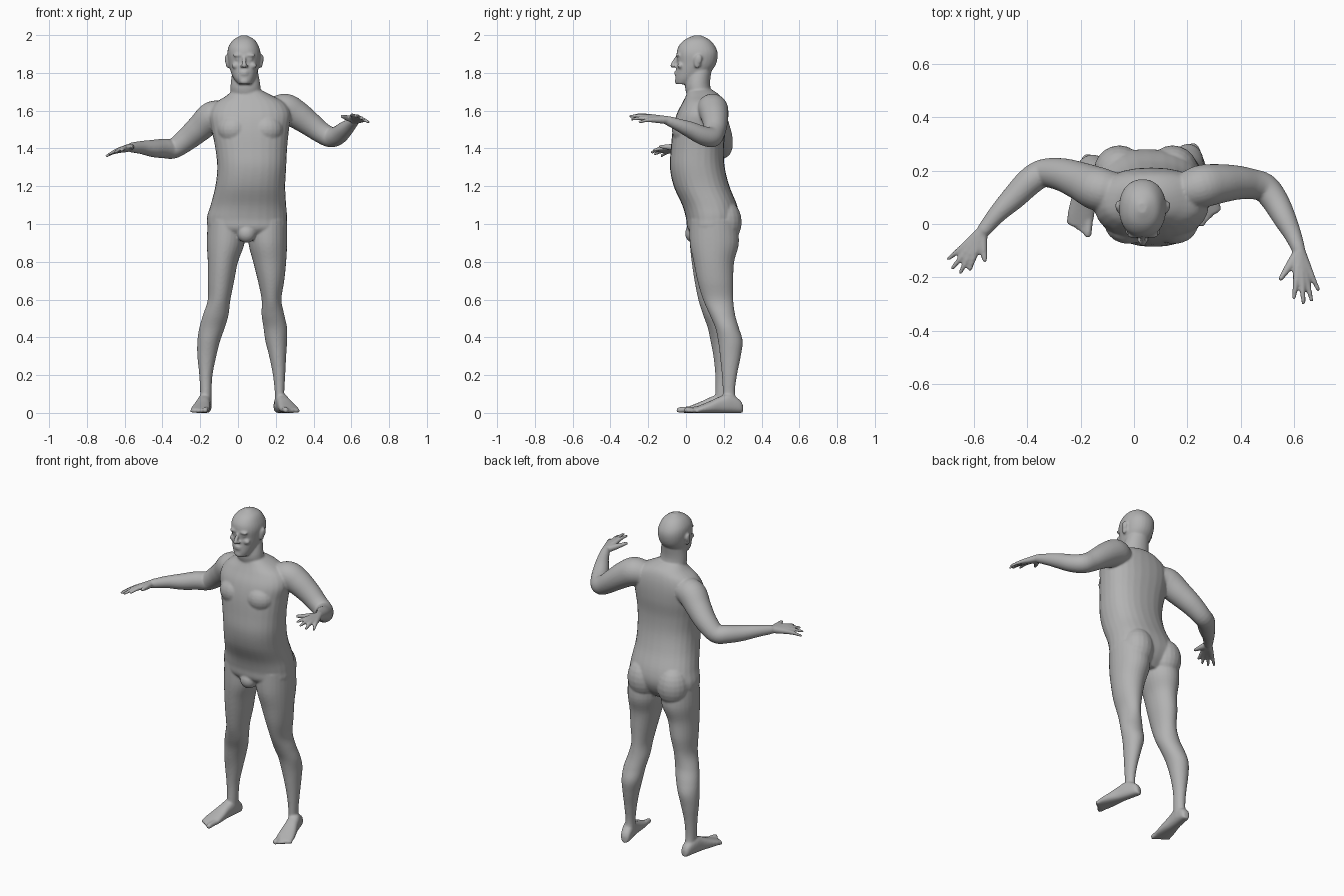
import bpy
import bmesh
from math import cos, sin, pi
from mathutils import Vector, Matrix

CM = 0.01      # all measures below are in hundredths of a unit
SIDES = 28

if "Cube" in bpy.data.objects:
    bpy.data.objects.remove(bpy.data.objects["Cube"])

skin = bpy.data.materials.new("grey_skin")
skin.use_nodes = True
grey = (0.45, 0.45, 0.45, 1)
skin.diffuse_color = grey
skin.node_tree.nodes["Principled BSDF"].inputs["Base Color"].default_value = grey

bm = bmesh.new()


def smooth_rows(rows, steps=5):
    """Pass a smooth curve through a list of number rows."""
    rows = [Vector(row) for row in rows]
    result = []
    for i in range(len(rows) - 1):
        a, b = rows[max(i - 1, 0)], rows[i]
        c, d = rows[i + 1], rows[min(i + 2, len(rows) - 1)]
        for k in range(steps):
            t = k / steps
            result.append(b + (c - a) * (t / 2)
                          + (a * 2 - b * 5 + c * 4 - d) * (t * t / 2)
                          + (b * 3 - a - c * 3 + d) * (t ** 3 / 2))
    return result + [rows[-1]]


def skin_rings(rings):
    """Join rings of points into one closed shell."""
    loops = [[bm.verts.new(point * CM) for point in ring] for ring in rings]
    for low, high in zip(loops, loops[1:]):
        for i in range(SIDES):
            j = (i + 1) % SIDES
            bm.faces.new((low[i], low[j], high[j], high[i]))
    bm.faces.new(loops[0][::-1])
    bm.faces.new(loops[-1])


def oval(centre, across, up, power=2.0):
    """Ring of points; a higher power makes it squarer."""
    def bend(v):
        return abs(v) ** (2 / power) * (1 if v > 0 else -1)
    angles = [2 * pi * i / SIDES for i in range(SIDES)]
    return [centre + across * bend(cos(a)) + up * bend(sin(a)) for a in angles]


def column(rows, power=2.0):
    """Upright form from rows of height, x extent and y extent."""
    rings = []
    for z, left, right, front, back in smooth_rows(rows):
        centre = Vector(((left + right) / 2, (front + back) / 2, z))
        rings.append(oval(centre, Vector(((right - left) / 2, 0, 0)),
                          Vector((0, (back - front) / 2, 0)), power))
    skin_rings(rings)


def limb(rows):
    """Round tube along rows of x, y, z and radius, with rounded ends."""
    rows = smooth_rows(rows)
    points = [row.to_3d() for row in rows]
    rings = []
    for i, row in enumerate(rows):
        along = (points[min(i + 1, len(rows) - 1)] - points[max(i - 1, 0)]).normalized()
        across = along.cross(Vector((0, 0, 1))).normalized()
        up = across.cross(along)
        rings.append(oval(points[i], across * row[3], up * row[3]))
    skin_rings(rings)
    for end in (0, -1):
        blob(points[end], [rows[end][3]] * 3)


def blob(centre, radii):
    """Ellipsoid."""
    matrix = Matrix.Translation(Vector(centre) * CM) @ Matrix.Diagonal((*radii, 1 / CM)) 
    matrix = Matrix.LocRotScale(Vector(centre) * CM, None, Vector(radii) * CM)
    bmesh.ops.create_uvsphere(bm, u_segments=20, v_segments=12, radius=1, matrix=matrix)


def hand(wrist, tips, thumb):
    """Fan of fingers that merge into a palm, plus the thumb."""
    wrist = Vector(wrist)
    for tip in map(Vector, tips):
        knuckle = wrist.lerp(tip, 0.52) + Vector((0, 0, 0.6))
        middle = knuckle.lerp(tip, 0.5) + Vector((0, 0, 0.3))
        limb([(*wrist, 2.2), (*wrist.lerp(knuckle, 0.5), 1.8), (*knuckle, 1.4),
              (*middle, 1.05), (*tip, 0.8)])
    thumb = Vector(thumb)
    limb([(*wrist, 2), (*wrist.lerp(thumb, 0.5), 1.6), (*thumb, 0.95)])


def foot(heel, toe, inner):
    """Flat-soled foot from heel to toes; inner is the big toe's side."""
    heel, toe = Vector(heel), Vector(toe)
    forward = toe - heel
    across = forward.cross(Vector((0, 0, 1))).normalized() * inner
    rings = []
    for t, width, height in smooth_rows([(0, 1.5, 4), (0.06, 2.8, 7), (0.25, 3.5, 10),
                                         (0.42, 3.8, 8.5), (0.6, 4.6, 6),
                                         (0.78, 5, 3.8), (0.9, 4.2, 2.4)]):
        half = Vector((0, 0, height / 2))
        rings.append(oval(heel + forward * t + half, across * width, half, 2.5))
    skin_rings(rings)
    for i in range(5):
        size = 1.5 if i == 0 else 1.1
        side = across * (3.6 - 1.9 * i)
        root = heel + forward * 0.8 + side * 0.9
        tip = heel + forward * (0.97 - 0.03 * i) + side
        limb([(root.x, root.y, size + 0.5, size), (tip.x, tip.y, size, size)])


# Torso from crotch to neck base
column([(92, -6, 15, 6, 22), (97, -15, 25, 1, 26), (103, -16.5, 26, 0, 28),
        (110, -14.5, 25.5, -2, 27), (120, -12, 25, -6.5, 23),
        (130, -11, 25.5, -8.5, 20.5), (140, -12, 26, -8, 20),
        (150, -14, 27, -7, 21), (158, -15, 28, -5, 21),
        (164, -12, 25, -2, 20), (168, -6, 18, 0, 18), (171, -3, 12, 1, 14)], 2.3)

# Buttocks, chest and groin
for x in (-5.5, 14.5):
    blob((x, 20, 101), (9.5, 9.5, 12))
for x in (-2, 15):
    blob((x, 0, 150), (9, 7.5, 8))
blob((4.5, 4, 95), (5, 4.5, 5))

# Legs
column([(102, -16, 4, 2, 26), (90, -16.5, 3.5, 2, 27), (80, -16, 0, 3, 24.5),
        (70, -16, -2, 4.5, 24), (60, -16, -4, 6.5, 22.5), (52, -18.5, -5, 9, 22.5),
        (45, -20.5, -7, 11.5, 24.5), (38, -21.5, -9.5, 13, 26),
        (30, -21.5, -11.5, 14.5, 25), (20, -20.5, -13.5, 15.5, 23.5),
        (10, -20, -14, 15.5, 23), (3, -20, -14, 15, 25)])
column([(102, 5, 26, 2, 27), (90, 5.5, 26, 2, 28), (80, 8, 25.5, 4, 25.5),
        (70, 10.5, 24.5, 6, 25), (60, 12.5, 23, 9, 25), (52, 12.5, 24.5, 12.5, 26),
        (45, 13.5, 26, 15.5, 28), (38, 14.5, 26, 17, 30),
        (30, 16.5, 25.5, 18, 29), (20, 18.5, 25, 19, 27),
        (10, 19.5, 24.5, 19.5, 26), (3, 19, 25, 19, 29)])

# Feet
foot((-16.5, 26, 0), (-21, -4, 0), -1)
foot((21, 30, 0), (29, 0.5, 0), 1)

# Arms
limb([(-6, 12, 157, 7), (-13, 13, 157, 8.2), (-20, 16, 151, 7.2), (-27, 18.5, 145, 6.2),
      (-34, 19, 140, 5.3), (-39, 16, 140, 5.2), (-45, 10, 140, 4.6),
      (-51, 4, 140.5, 3.5), (-56, -2, 140.5, 2.7)])
limb([(19, 12, 160, 7), (25, 14, 161, 8), (31, 15, 158, 7.5), (38, 15.5, 153, 6.5),
      (44, 15, 148.5, 5.7), (49, 13.5, 146, 5.4), (53, 8.5, 147, 5),
      (56.5, 2, 150, 4.3), (59.5, -4, 152.5, 3.3), (61.5, -9, 154.5, 2.6)])

# Hands
hand((-57, -3, 140.5), [(-69.5, -13, 136), (-68, -16.5, 137), (-65, -18, 138),
                        (-61.5, -17, 139)], (-56, -13.5, 141))
hand((62, -10, 155), [(69, -24.5, 154), (66.5, -28.5, 155.5), (63.5, -29.5, 157),
                      (60, -27.5, 157.5)], (55, -20.5, 157))

# Neck and head
column([(162, -3, 12, 3, 18), (172, -4, 12, -0.5, 13), (181, -3, 10.5, 1, 13.5)])
column([(174, 0.5, 7, -5, 2), (177, -2.3, 9, -5.6, 9), (181, -4, 10.5, -5.3, 13.5),
        (185, -5, 11.5, -4.8, 16), (190, -5.6, 12, -5, 16.8), (194, -5, 11, -4, 15.5),
        (197.5, -2.5, 8.8, -0.8, 12.5), (199.8, 1.5, 4.8, 4, 8)], 2.2)

# Face and ears
limb([(3.3, -4.8, 188.5, 0.8), (3.3, -6.2, 186, 1), (3.3, -7.1, 184, 1.3)])
for z in (179.2, 180.4):
    blob((3.3, -5.2, z), (2.3, 1, 0.6))
blob((3.3, -4.6, 175.5), (2.4, 1.4, 1.6))
for side in (-1, 1):
    blob((3.3 + side * 1.4, -6, 183.5), (0.9, 0.9, 0.7))
    blob((3.3 + side * 3.2, -4, 189.3), (2.8, 1.5, 0.8))
    blob((3.3 + side * 3.2, -3.7, 187.3), (1.5, 1, 0.8))
    blob((3.3 + side * 4.3, -2.8, 183.8), (2.4, 1.8, 1.7))
    blob((3.3 + side * 8.8, 6, 186), (1.1, 1.9, 3.6))
    blob((3.3 + side * 9.5, 6.8, 187.3), (0.8, 1.8, 2.5))

# Fuse every form into one continuous skin
mesh = bpy.data.meshes.new("body")
bmesh.ops.recalc_face_normals(bm, faces=bm.faces)
bm.to_mesh(mesh)
bm.free()
mesh.materials.append(skin)
body = bpy.data.objects.new("body", mesh)
bpy.context.collection.objects.link(body)
remesh = body.modifiers.new("fuse", "REMESH")
remesh.mode = "VOXEL"
remesh.voxel_size = 0.006
remesh.use_smooth_shade = True
relax = body.modifiers.new("relax", "SMOOTH")
relax.factor = 0.5
relax.iterations = 5
